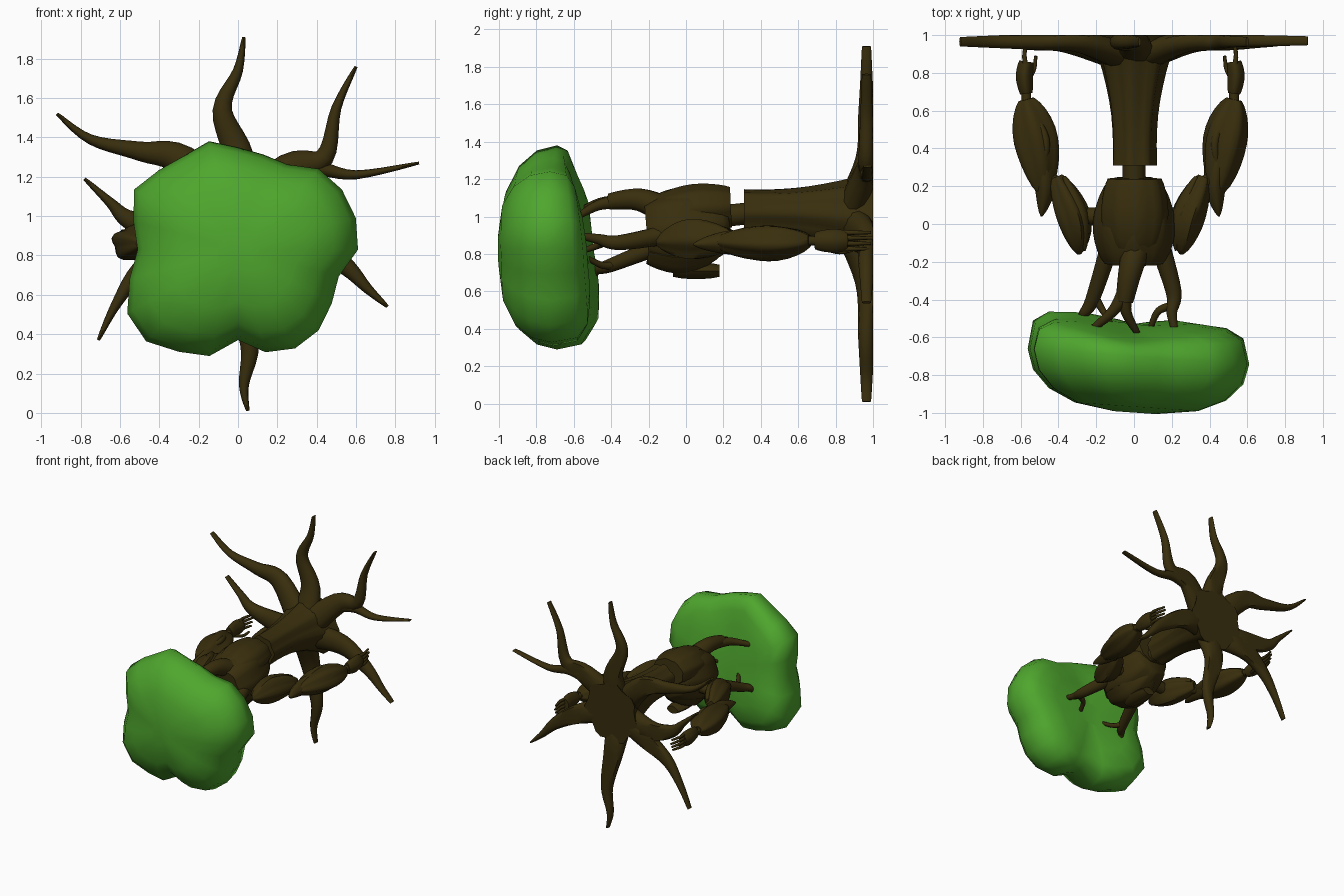
import bpy, bmesh, math
from mathutils import Vector

default_cube = bpy.data.objects.get("Cube")
if default_cube:
    bpy.data.objects.remove(default_cube, do_unlink=True)


def material(name, red, green, blue):
    made = bpy.data.materials.new(name)
    made.use_nodes = True
    made.diffuse_color = (red, green, blue, 1)
    made.node_tree.nodes["Principled BSDF"].inputs["Base Color"].default_value = (red, green, blue, 1)
    return made


bark = material("dark bark", .04, .027, .004)
leaf = material("leaf green", .078, .385, .027)


def skin(name, rings, surface):
    """Bridge rings of points, close both ends and shade the result."""
    mesh_builder = bmesh.new()
    rows = [[mesh_builder.verts.new(point) for point in ring] for ring in rings]
    for near, far in zip(rows, rows[1:]):
        for side in range(len(near)):
            # the index before the first wraps around to the last
            mesh_builder.faces.new((near[side - 1], near[side], far[side], far[side - 1]))
    mesh_builder.faces.new(rows[0])
    mesh_builder.faces.new(rows[-1])
    bmesh.ops.recalc_face_normals(mesh_builder, faces=mesh_builder.faces)
    mesh = bpy.data.meshes.new(name)
    mesh_builder.to_mesh(mesh)
    mesh_builder.free()
    mesh.materials.append(surface)
    part = bpy.data.objects.new(name, mesh)
    bpy.context.collection.objects.link(part)
    bpy.ops.object.select_all(action='DESELECT')
    part.select_set(True)
    bpy.context.view_layer.objects.active = part
    bpy.ops.object.shade_smooth_by_angle(angle=math.radians(55))


def spline(points, steps=5):
    """Smooth curve through the points, with a tangent at each knot."""
    points = [Vector(point) for point in points]
    last = len(points) - 1
    slopes = [(points[min(i + 1, last)] - points[max(i - 1, 0)]) / 2 for i in range(last + 1)]
    curve = []
    for i in range(last):
        for step in range(steps):
            t = step / steps
            ease = t * t * (3 - 2 * t)
            curve.append(points[i].lerp(points[i + 1], ease)
                         + slopes[i] * t * (1 - t) ** 2 - slopes[i + 1] * t * t * (1 - t))
    return curve + [points[last]]


def tube(name, points, start, end, bulge=0, flat=1, extra=0, sides=10,
         up=(0, 0, 1), ridges=0, depth=.07, twist=0):
    """Limb whose half width runs from start to end and swells by bulge."""
    centres = spline(points)
    last = len(centres) - 1
    rings = []
    for i, centre in enumerate(centres):
        along = i / last
        width = start + (end - start) * along + bulge * math.sin(math.pi * along)
        height = width * flat + extra
        tangent = (centres[min(i + 1, last)] - centres[max(i - 1, 0)]).normalized()
        across = tangent.cross(Vector(up)).normalized()
        above = across.cross(tangent)
        ring = []
        for side in range(sides):
            angle = math.tau * side / sides
            groove = 1 + depth * math.cos(ridges * angle + twist * along) if ridges else 1
            point = centre + groove * (across * math.cos(angle) * width
                                       + above * math.sin(angle) * height)
            point.y = min(point.y, 1)  # everything is cut flat at the foot
            ring.append(point)
        rings.append(ring)
    skin(name, rings, bark)


# Leafy crown: a lobed outline swept through rounded layers
lobes = [.61, .62, .61, .58, .5, .5, .52, .57, .55, .57, .61, .55,
         .51, .57, .65, .66, .6, .56, .46, .54, .58, .58, .55, .53]
layer_count = 9
crown_rings = []
for layer in range(layer_count):
    turn = math.pi * (layer + .3) / (layer_count - .4)
    spread = math.sin(turn) ** .75
    facing = math.cos(turn)
    ring = []
    for index, radius in enumerate(lobes):
        angle = math.tau * index / len(lobes)
        x = radius * spread * math.cos(angle)
        z = radius * spread * math.sin(angle)
        if facing > 0:
            y = -.7 - .3 * facing
        else:
            # the back is hollow in the middle and fuller towards the lower corners
            y = -.7 + abs(facing) ** .6 * (.15 + .17 * abs(x) - .13 * z)
        ring.append((x, y - .07 * x, z + .83))
    crown_rings.append(ring)
skin("leaf_crown", crown_rings, leaf)

# Trunk flaring to the flat foot, waist joint and ridged torso
tube("trunk", [(0, .31, 1.02), (0, .65, 1.02), (0, 1, 1)], .115, .235, bulge=-.045, flat=1.05,
     sides=28, ridges=7, twist=1)
tube("waist", [(0, .18, 1), (0, .36, 1.02)], .06, .06, sides=14)
tube("torso", [(0, -.21, .92), (0, 0, .94), (0, .23, .98)], .15, .13, bulge=.07,
     sides=32, ridges=8, depth=.04, twist=.5)
tube("back_bark", [(0, -.12, 1.02), (0, .05, 1.04), (0, .24, 1.05)], .13, .14, bulge=.04,
     flat=.76, sides=28, ridges=9, depth=.04)
tube("chest_bark", [(0, -.2, .81), (0, 0, .78), (0, .2, .85)], .11, .06, bulge=.06,
     flat=.6, sides=20, ridges=6)
tube("chin_branch", [(0, -.07, .71), (0, .18, .71)], .05, .05, bulge=.02,
     flat=.6, sides=12, ridges=4)

# Arms: pointed shoulder bark, twisted forearm, wrist and fingered hand
for mirror, word in ((1, "left"), (-1, "right")):
    def limb(part, points, start, end, **shape):
        tube(word + "_" + part, [(mirror * x - .02, y, z) for x, y, z in points],
             start, end, **shape)

    limb("shoulder", [(.12, .04, .9), (.33, .04, .88)], .05, .045)
    limb("upper_arm", [(.27, -.16, .86), (.3, .03, .88), (.39, .25, .88)], .01, .03, bulge=.065,
         flat=1.2, sides=20, ridges=5, depth=.12, twist=mirror)
    limb("shoulder_flake", [(.24, -.14, .88), (.26, .05, .92), (.35, .25, .91)], .005, .01,
         bulge=.03, flat=1.2, extra=.005)
    limb("elbow", [(.36, .2, .87), (.46, .25, .86)], .04, .04)
    limb("elbow_spike", [(.47, .04, .85), (.45, .2, .86), (.47, .38, .86)], .004, .06,
         bulge=.02, flat=1.1, sides=14, ridges=4, depth=.1)
    limb("forearm", [(.46, .17, .86), (.5, .44, .86), (.55, .66, .87)], .035, .04, bulge=.075,
         flat=.82, sides=24, ridges=5, depth=.1, twist=2 * mirror)
    limb("forearm_knot", [(.46, .3, .91), (.45, .45, .93), (.52, .6, .9)], .008, .008,
         bulge=.015, sides=8)
    limb("wrist", [(.55, .63, .87), (.55, .73, .87)], .026, .026)
    limb("palm", [(.55, .69, .87), (.56, .78, .87), (.55, .86, .87)], .03, .035, bulge=.01,
         flat=1.45, sides=14, ridges=4)
    for finger in range(4):
        height = .827 + .029 * finger
        reach = 1 - .012 * abs(finger - 2)
        limb("finger_%d" % (finger + 1),
             [(.55, .82, height), (.56, .9, height), (.54, reach, height)], .015, .008, sides=8)
    limb("thumb", [(.55, .75, .83), (.51, .82, .81), (.5, .89, .82)], .016, .008, sides=8)

# Branches reaching into the crown, each with a forked twig
tube("top_branch", [(.02, -.1, 1.03), (-.02, -.25, 1.09), (-.05, -.41, 1.08)], .08, .045)
tube("top_twig", [(-.04, -.34, 1.08), (-.11, -.46, 1.07), (-.24, -.57, 1.03)], .044, .015)
tube("top_inner_twig", [(-.05, -.36, 1.08), (-.04, -.47, 1.06), (.02, -.58, 1)], .042, .015)
tube("left_branch", [(.14, -.12, .9), (.21, -.36, .86), (.2, -.47, .88), (.22, -.58, .9)],
     .055, .015)
tube("left_twig", [(.21, -.43, .87), (.13, -.46, .85), (.09, -.54, .82)], .024, .015)
tube("right_branch", [(-.13, -.12, .85), (-.22, -.4, .74), (-.27, -.48, .71), (-.28, -.52, .64)],
     .05, .012)
tube("right_twig", [(-.21, -.38, .74), (-.17, -.45, .74), (-.12, -.53, .78)], .024, .013)

# Roots spreading in a flat star around the foot
root_paths = {
    "upper_root": [(0, 1), (0, 1.3), (-.08, 1.54), (0, 1.74), (.03, 1.91)],
    "upper_right_root": [(0, 1), (-.28, 1.28), (-.5, 1.33), (-.75, 1.39), (-.92, 1.52)],
    "middle_right_root": [(0, .95), (-.35, .93), (-.55, .98), (-.65, 1.07), (-.78, 1.19)],
    "lower_right_root": [(0, .95), (-.3, .85), (-.5, .72), (-.62, .55), (-.71, .37)],
    "lower_root": [(0, .95), (0, .65), (.06, .35), (.03, .14), (.05, .01)],
    "lower_left_root": [(0, .97), (.3, .9), (.53, .76), (.66, .63), (.76, .54)],
    "upper_left_root": [(0, 1), (.26, 1.24), (.44, 1.3), (.5, 1.55), (.6, 1.76)],
}
for name, path in root_paths.items():
    # each root starts inside the trunk, ahead of its flat end
    spine = [(x, .965 if step else .86, z) for step, (x, z) in enumerate(path)]
    tube(name, spine, .12, .008, bulge=-.015, flat=.5, extra=.02, sides=12, up=(0, 1, 0))
tube("outer_left_root", [(.2, .96, 1.2), (.4, .97, 1.24), (.6, .97, 1.21), (.92, .97, 1.27)],
     .055, .007, flat=.5, extra=.02, sides=12, up=(0, 1, 0))
